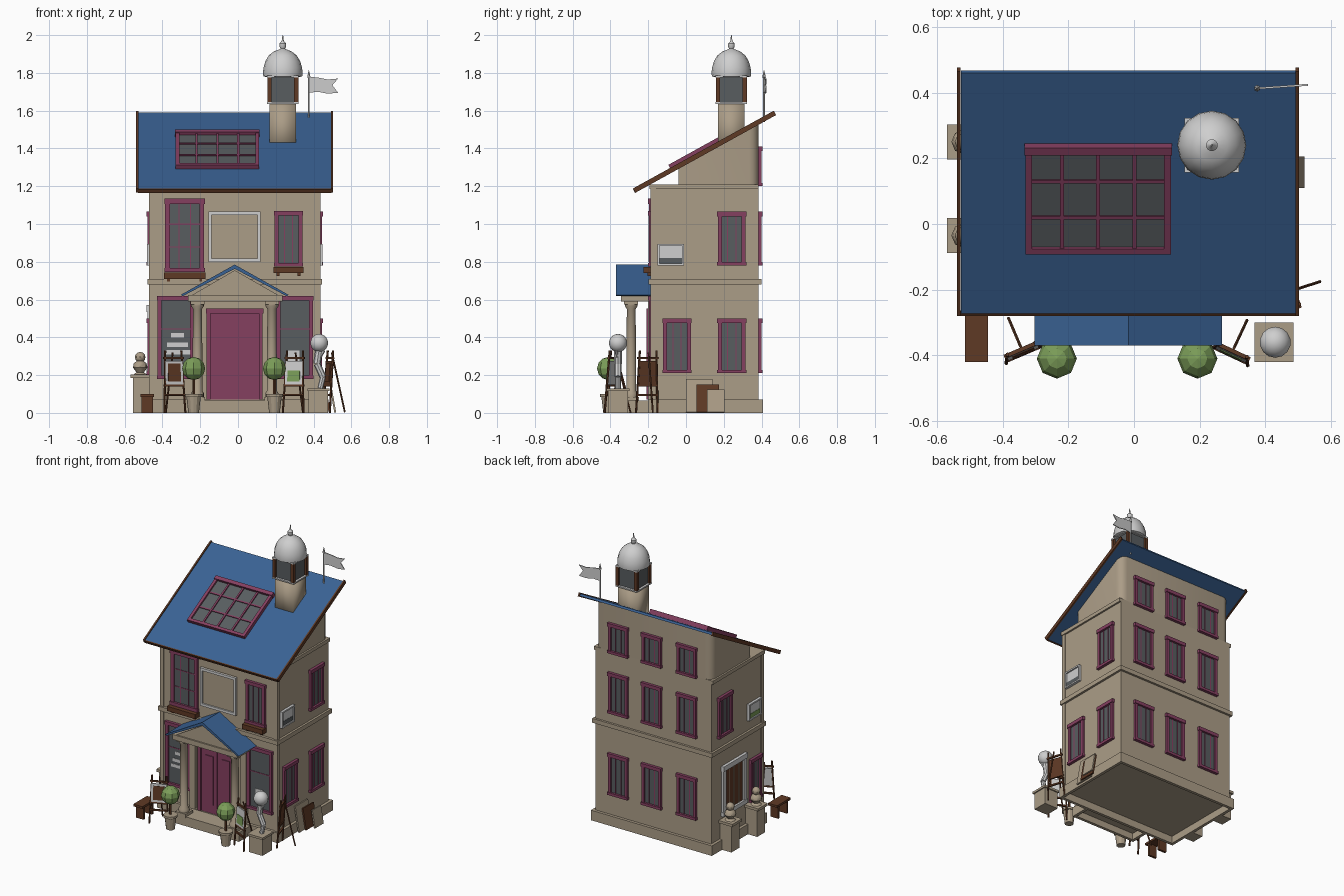
import bpy, bmesh, math
from mathutils import Matrix, Vector

if "Cube" in bpy.data.objects:
    bpy.data.objects.remove(bpy.data.objects["Cube"])

COLOURS = {
    "stone": (0.41, 0.337, 0.243), "roof_blue": (0.042, 0.122, 0.295),
    "maroon": (0.235, 0.05, 0.118), "wood": (0.113, 0.041, 0.018),
    "glass": (0.098, 0.110, 0.116), "white": (0.62, 0.62, 0.62),
    "leaf": (0.20, 0.34, 0.10),
}
MATS = {}
for n, c in COLOURS.items():
    MATS[n] = bpy.data.materials.new(n)
    MATS[n].diffuse_color = (*c, 1)


def T(x, y, z): return Matrix.Translation((x, y, z))
def RZ(deg): return Matrix.Rotation(math.radians(deg), 4, 'Z')
def RX(deg): return Matrix.Rotation(math.radians(deg), 4, 'X')


class Part:
    """One object gathered from simple solids in a local frame."""
    def __init__(self, name, m=Matrix()):
        self.name, self.m, self.bm, self.mats = name, m, bmesh.new(), []

    def paint(self, verts, col, m=Matrix()):
        if col not in self.mats:
            self.mats.append(col)
        bmesh.ops.transform(self.bm, matrix=self.m @ m, verts=verts)
        for f in {f for v in verts for f in v.link_faces}:
            f.material_index = self.mats.index(col)

    def box(self, x0, x1, y0, y1, z0, z1, col):
        v = bmesh.ops.create_cube(self.bm, size=1)["verts"]
        self.paint(v, col, T((x0 + x1) / 2, (y0 + y1) / 2, (z0 + z1) / 2)
                   @ Matrix.Diagonal((x1 - x0, y1 - y0, z1 - z0, 1)))

    def bar(self, p, q, r, col, seg=6, r2=None):
        p, q = Vector(p), Vector(q)
        v = bmesh.ops.create_cone(self.bm, cap_ends=True, segments=seg, radius1=r,
                                  radius2=r if r2 is None else r2, depth=(q - p).length)["verts"]
        rot = (q - p).to_track_quat('Z', 'Y').to_matrix().to_4x4()
        self.paint(v, col, Matrix.Translation((p + q) / 2) @ rot)

    def lathe(self, x, y, profile, col, seg=12):
        rings = [[self.bm.verts.new((x + r * math.cos(a), y + r * math.sin(a), z))
                  for a in (2 * math.pi * i / seg for i in range(seg))] for r, z in profile]
        for a, b in zip(rings, rings[1:]):
            for i in range(seg):
                j = (i + 1) % seg
                self.bm.faces.new((a[i], a[j], b[j], b[i]))
        self.bm.faces.new(rings[0][::-1])
        self.bm.faces.new(rings[-1])
        self.paint([v for r in rings for v in r], col)

    def prism(self, pts, d0, d1, col, along='Y'):
        def at(p, d): return (p[0], d, p[1]) if along == 'Y' else (d, p[0], p[1])
        a, b = ([self.bm.verts.new(at(p, d)) for p in pts] for d in (d0, d1))
        self.bm.faces.new(a)
        self.bm.faces.new(b[::-1])
        for i in range(len(pts)):
            j = (i + 1) % len(pts)
            self.bm.faces.new((a[i], b[i], b[j], a[j]))
        self.paint(a + b, col)

    def ball(self, c, r, col, seg=10, rings=6):
        v = bmesh.ops.create_uvsphere(self.bm, u_segments=seg, v_segments=rings, radius=r)["verts"]
        self.paint(v, col, T(*c))

    def done(self, smooth=0):
        bmesh.ops.recalc_face_normals(self.bm, faces=self.bm.faces)
        me = bpy.data.meshes.new(self.name)
        self.bm.to_mesh(me)
        self.bm.free()
        for c in self.mats:
            me.materials.append(MATS[c])
        ob = bpy.data.objects.new(self.name, me)
        bpy.context.collection.objects.link(ob)
        if smooth:
            bpy.ops.object.select_all(action='DESELECT')
            ob.select_set(True)
            bpy.context.view_layer.objects.active = ob
            bpy.ops.object.shade_smooth_by_angle(angle=math.radians(smooth))


X0, X1, Y0, Y1 = -0.465, 0.43, -0.18, 0.385
MID = (X0 + X1) / 2

# Main walls, hollow plinth, ledges and corner pilasters
p = Part("walls")
p.box(X0, X1, Y0, Y1, .05, 1.2, "stone")
for x in (X0 - .02, X1):
    p.box(x, x + .02, Y0 - .02, Y1 + .022, 0, .07, "stone")
for y in (Y0 - .02, Y1 + .002):
    p.box(X0, X1, y, y + .02, 0, .07, "stone")
p.box(X0 - .015, X1 + .015, Y0 - .018, Y1 + .015, 0.68, 0.71, "stone")
p.box(X0 - .012, X1 + .012, Y0 - .012, Y1, 1.185, 1.21, "stone")
for x in (X0 - .007, X1 - .02):
    p.box(x, x + .027, Y0 - .007, Y0 + .02, 0.07, 1.19, "stone")
p.done()

# Attic with softened rear corners under the slope
p = Part("attic")
p.prism([(-.04, 1.2), (Y1, 1.2), (Y1, 1.535), (-.04, 1.3)], X0, X1, "stone", 'X')
edges = [e for e in p.bm.edges if all(v.co.y > Y1 - .001 for v in e.verts)
         and abs(e.verts[0].co.x - e.verts[1].co.x) < .001]
bmesh.ops.bevel(p.bm, geom=edges, offset=0.05, segments=4, profile=0.5, affect='EDGES')
p.done(40)

# Sloped roof in courses, with wooden edge boards
SLOPE = T(0, -.268, 1.178) @ RX(28.9)
p = Part("main_roof", SLOPE)
L, N = 0.837, 7
for i in range(N):
    p.box(-.527, .492, i * L / N, (i + 1) * L / N, -.006, .010, "roof_blue")
p.done()
p = Part("roof_edge_boards", SLOPE)
for x in (-.539, .492):
    p.box(x, x + .011, -.006, L + .008, -.011, .015, "wood")
p.box(-.53, .494, -.008, 0, -.011, .011, "wood")
p.done()

# Skylight with a grid of panes
p = Part("skylight", SLOPE)
a, b, c, d = -.33, .112, .218, .592
p.box(a + .01, b - .01, c + .01, d - .01, .005, .022, "glass")
for x in (a, b - .02):
    p.box(x, x + .02, c, d, .005, .034, "maroon")
p.box(a, b, c, c + .02, .005, .034, "maroon")
p.box(a - .003, b + .003, d - .026, d, .005, .04, "maroon")
for i in (1, 2, 3):
    x = a + (b - a) * i / 4
    p.box(x - .006, x + .006, c, d, .015, .03, "maroon")
for i in (1, 2):
    y = c + (d - c) * i / 3
    p.box(a, b, y - .005, y + .005, .015, .028, "maroon")
p.done()

# Square tower with glazed lantern, dome and finial
tx, ty = .237, .24
p = Part("tower_shaft")
p.box(tx - .07, tx + .07, ty - .07, ty + .07, 1.36, 1.64, "stone")
p.done(120)
p = Part("lantern")
p.box(tx - .083, tx + .083, ty - .083, ty + .083, 1.636, 1.645, "white")
p.box(tx - .068, tx + .068, ty - .068, ty + .068, 1.64, 1.78, "glass")
for sx in (-1, 1):
    for sy in (-1, 1):
        x, y = tx + sx * .071, ty + sy * .071
        p.box(x - .011, x + .011, y - .011, y + .011, 1.645, 1.778, "wood")
p.box(tx - .083, tx + .083, ty - .083, ty + .083, 1.775, 1.785, "white")
p.done()
p = Part("dome")
p.lathe(tx, ty, [(.09, 1.778), (.103, 1.782), (.105, 1.80), (.102, 1.828), (.092, 1.862), (.074, 1.892),
                 (.048, 1.913), (.02, 1.924), (.012, 1.928), (.018, 1.94), (.018, 1.955),
                 (.006, 1.967), (.002, 2.0)], "white", 16)
p.done(40)

# Flag on a pole
p = Part("flag", T(.375, .413, 0) @ RZ(4))
p.bar((0, 0, 1.54), (0, 0, 1.78), .005, "white")
p.bar((0, 0, 1.775), (0, 0, 1.815), .01, "white", r2=.001)
p.prism([(0, 1.695), (.05, 1.70), (.1, 1.69), (.155, 1.695), (.125, 1.735), (.155, 1.77),
         (.1, 1.765), (.05, 1.775), (0, 1.78)], -.003, .003, "white")
p.done()

FRONT, RIGHT = T(0, Y0, 0), T(X1, 0, 0) @ RZ(90)
BACK, LEFT = T(0, Y1, 0) @ RZ(180), T(X0, 0, 0) @ RZ(-90)


def window(name, wall, u0, u1, z0, z1, bars=(.36, .64), rows=(), col="maroon", pane="glass",
           inner="maroon", t=.021, box=False):
    p = Part(name, wall)
    p.box(u0 + .01, u1 - .01, -.005, 0, z0 + .01, z1 - .01, pane)
    for u in (u0 + .004, u1 - .004 - t):
        p.box(u, u + t, -.015, 0, z0, z1, col)
    p.box(u0, u1, -.02, 0, z1 - t - .003, z1, col)
    p.box(u0, u1, -.02, 0, z0, z0 + t - .003, col)
    for k in bars:
        u = u0 + (u1 - u0) * k
        p.box(u - .0028, u + .0028, -.008, 0, z0, z1, inner)
    for k in rows:
        z = z0 + (z1 - z0) * k
        p.box(u0 + .01, u1 - .01, -.008, 0, z - .003, z + .003, inner)
    if box:  # wooden planter shelf under the window
        p.box(u0 - .002, u1 + .002, -.045, 0, z0 - .035, z0 - .003, "wood")
        for u in (u0 + .015, u1 - .03):
            p.box(u, u + .015, -.025, 0, z0 - .05, z0 - .03, "wood")
    p.done()


# Windows on every wall
window("front_tall_window", FRONT, -.39, -.175, .745, 1.135, rows=(.34, .65), t=.026, box=True)
window("front_small_window", FRONT, .19, .345, .775, 1.07, box=True)
for u in (-.43, .2):
    window("front_shop_window", FRONT, u, u + .2, .18, .62, bars=(), rows=(.6,))
for u, z0, z1 in ((-.125, .21, .5), (.165, .21, .5), (.165, .78, 1.065)):
    window("right_window", RIGHT, u, u + .155, z0, z1)
for u in (-.25, .01, .28):
    for z0, z1 in ((.21, .5), (.78, 1.065), (1.2, 1.41)):
        window("back_window", BACK, u - .078, u + .078, z0, z1)
window("left_upper_window", LEFT, -.32, -.165, .78, 1.065)
window("left_lower_window", LEFT, .03, .16, .2, .5)
window("left_display_window", LEFT, -.275, -.01, .22, .57, (.3, .5, .7), (), "white", "wood", "stone", .032)


# Framed panels on the walls
def panel(name, wall, u0, u1, z0, z1, t, inner):
    p = Part(name, wall)
    p.box(u0, u1, -.008, 0, z0, z1, inner)
    for a, b in ((u0, u0 + t), (u1 - t, u1)):
        p.box(a, b, -.018, 0, z0, z1, "white")
    for a, b in ((z0, z0 + t), (z1 - t, z1)):
        p.box(u0, u1, -.018, 0, a, b, "white")
    return p


panel("front_panel", FRONT, -.157, .12, .8, 1.065, .018, "stone").done()
for wall, s, low in ((RIGHT, -.08, "glass"), (LEFT, .08, "leaf")):
    p = panel("side_picture", wall, s - .07, s + .07, .78, .895, .01, "white")
    p.box(s - .06, s + .06, -.010, 0, .79, .82, low)
    p.done()

# Shop window goods
p = Part("window_display", FRONT)
for z, w in ((.31, .06), (.35, .05), (.4, .03)):
    p.box(-.325 - w, -.315 + w, -.008, 0, z, z + .022, "white")
p.box(.265, .325, -.008, 0, .24, .33, "white")
p.done()

# Double door
p = Part("front_door", FRONT)
p.box(-.165, .13, -.014, 0, .07, .55, "maroon")
p.box(-.17, .135, -.03, 0, .525, .553, "maroon")
for s in (-1, 1):
    p.box(MID + s * .138 - .01, MID + s * .138 + .01, -.028, 0, .07, .53, "maroon")
    c = MID + s * .063
    p.box(c - .058, c + .058, -.018, 0, .07, .51, "maroon")
    p.box(c - .03, c + .03, -.024, 0, .13, .47, "maroon")
p.done()

# Portico: step, columns, entablature, gable and blue roof
p = Part("portico")
p.box(-.265, .235, -.325, Y0 - .02, .045, .065, "stone")
p.box(-.265, .235, -.325, -.305, 0, .045, "stone")
for s in (-1, 1):
    x = MID + s * .197
    c = -.015 + s * .24
    p.box(c - .01, c + .01, -.305, Y0 - .02, 0, .045, "stone")
    p.box(x - .04, x + .04, -.33, -.25, .06, .085, "stone")
    p.lathe(x, -.29, [(.034, .085), (.034, .105), (.027, .115), (.024, .55), (.034, .565), (.034, .58)], "stone", 14)
    p.box(x - .037, x + .037, -.327, -.253, .575, .595, "stone")
    p.box(x - .022, x + .022, -.2, Y0, .065, .595, "stone")
p.box(-.265, .235, -.345, Y0, .59, .625, "stone")
p.prism([(-.25, .62), (.22, .62), (MID, .755)], -.335, Y0, "stone")
p.done(40)
p = Part("portico_roof")
p.prism([(-.303, .625), (MID, .785), (.268, .625), (.258, .618), (MID, .763), (-.293, .618)], -.37, Y0, "roof_blue")
p.done()

# Potted topiary
for x in (-.235, .193):
    p = Part("topiary")
    p.lathe(x, -.41, [(.028, 0), (.038, .085), (.046, .085), (.046, .1), (.036, .1)], "stone", 12)
    p.bar((x, -.41, .09), (x, -.41, .2), .008, "wood")
    p.ball((x, -.41, .235), .061, "leaf", 8, 6)
    p.done()

# Statue on pedestal
p = Part("statue")
p.box(.373, .477, -.412, -.308, 0, .115, "stone")
p.box(.367, .485, -.42, -.3, .115, .13, "stone")
pts = [(.435, -.36, .13), (.45, -.36, .19), (.418, -.36, .26), (.43, -.36, .34)]
for a, b, r in zip(pts, pts[1:], (.015, .018, .02)):
    p.bar(a, b, r, "white", 8)
p.bar((.42, -.36, .27), (.455, -.37, .33), .008, "white")
p.ball((.43, -.36, .37), .048, "white", 14, 9)
p.done(40)

# Urns on posts along the left wall
for y in (.25, -.035):
    p = Part("urn_post")
    p.box(-.557, -.468, y - .044, y + .044, 0, .185, "stone")
    p.box(-.57, -.463, y - .053, y + .053, .185, .203, "stone")
    p.lathe(-.518, y, [(.035, .203), (.02, .215), (.038, .24), (.034, .262), (.018, .275)], "stone", 8)
    p.ball((-.518, y, .295), .028, "stone", 8, 6)
    p.done(40)

# Easels with canvases
for x, y, rot, rear, c1, c2 in ((-.337, -.393, 23, .115, "white", "wood"),
                                (.295, -.398, -25, .115, "white", "leaf"),
                                (.475, -.205, -72, .095, "wood", "wood")):
    p = Part("easel", T(x, y, 0) @ RZ(rot) @ RX(-4))
    for s in (-1, 1):
        p.bar((s * .06, -.008, 0), (s * .046, -.008, .33), .006, "wood")
    for z in (.09, .14, .285):
        p.box(-.058, .058, -.014, -.002, z, z + .01, "wood")
    p.bar((0, rear, .01), (0, 0, .32), .005, "wood")
    p.box(-.05, .05, -.014, -.006, .15, .275, c1)
    p.box(-.036, .036, -.017, -.01, .165, .225 if c2 == "leaf" else .26, c2)
    p.done()

# Bench
p = Part("bench")
p.box(-.515, -.445, -.42, -.27, .085, .1, "wood")
for y in (-.4, -.305):
    p.box(-.51, -.45, y, y + .015, 0, .085, "wood")
p.done()

# Boards leaning on the right wall
for y0, y1, h, x, col in ((0, .14, .18, .465, "stone"), (.055, .175, .15, .48, "wood"), (.11, .205, .125, .51, "stone")):
    p = Part("leaning_board", T(x, 0, 0) @ Matrix.Rotation(math.radians(-10), 4, 'Y'))
    p.box(0, .01, y0, y1, 0.002, h, col)
    p.done()

for m in bpy.data.materials:
    if m.users and not m.is_grease_pencil:
        m.use_nodes = True
        m.node_tree.nodes["Principled BSDF"].inputs["Base Color"].default_value = m.diffuse_color
